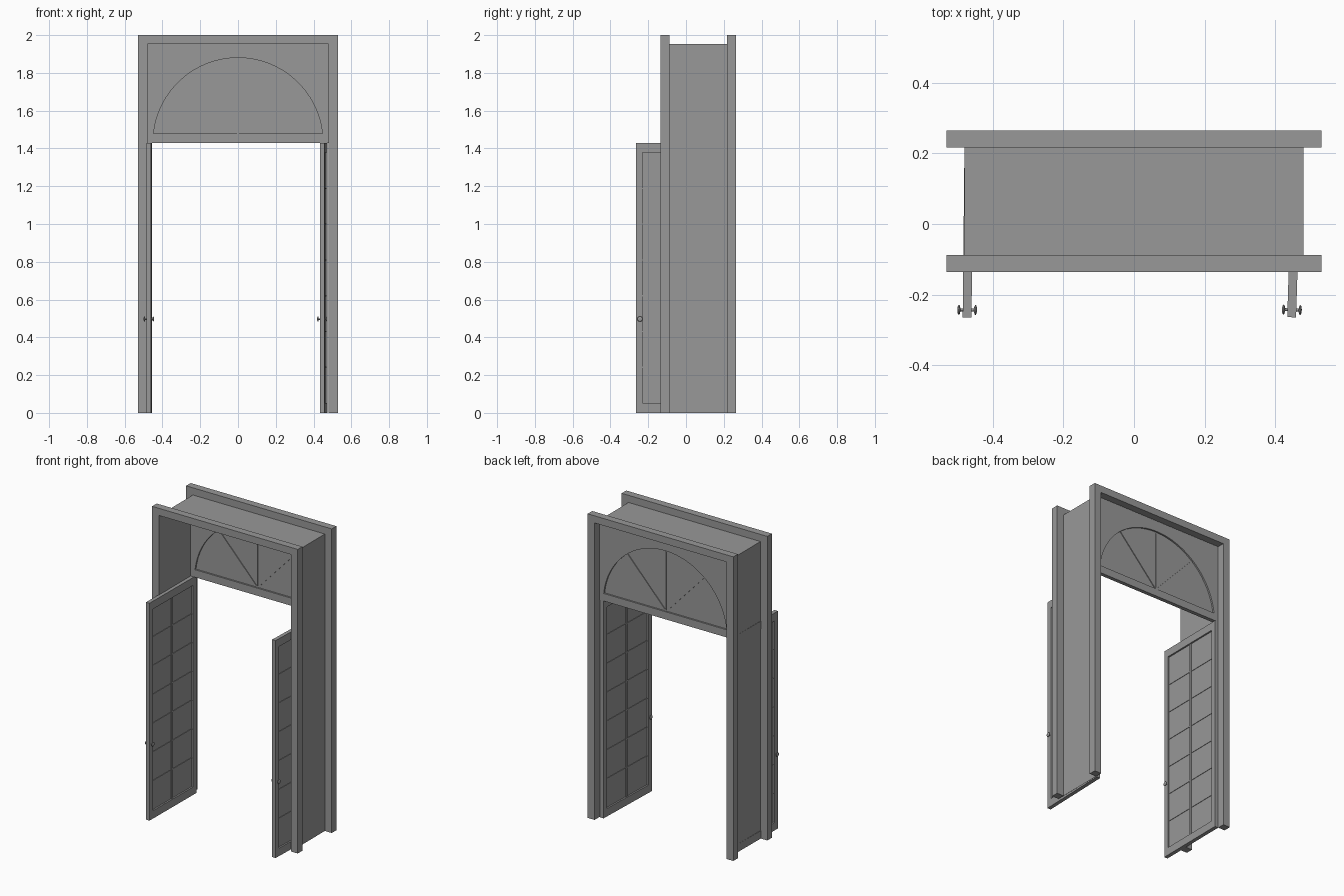
import bpy, bmesh
from math import sin, cos, radians, asin, pi
from mathutils import Matrix, Vector

if "Cube" in bpy.data.objects:
    bpy.data.objects.remove(bpy.data.objects["Cube"])

SPAN, TOP, HEAD, T = 0.48, 1.953, 1.43, 0.025
I = Matrix.Identity(4)

# one dark grey paint for everything
paint = bpy.data.materials.new("dark_grey_paint")
paint.diffuse_color = (0.315, 0.315, 0.315, 1)
paint.use_nodes = True
paint.node_tree.nodes["Principled BSDF"].inputs["Base Color"].default_value = paint.diffuse_color


def add(name, data, mat=I):
    if data.materials.find(paint.name) < 0:
        data.materials.append(paint)
    ob = bpy.data.objects.new(name, data)
    ob.matrix_world = mat
    bpy.context.collection.objects.link(ob)
    return ob


def plate_mesh(name, loops, y0, y1):
    """Filled x-z outline (later loops are holes) extruded from y0 to y1."""
    cu = bpy.data.curves.new(name + "_outline", 'CURVE')
    cu.dimensions, cu.fill_mode, cu.extrude = '2D', 'BOTH', (y1 - y0) / 2
    for pts in loops:
        sp = cu.splines.new('POLY')
        sp.points.add(len(pts) - 1)
        for p, (x, z) in zip(sp.points, pts):
            p.co = (x, z, 0, 1)
        sp.use_cyclic_u = True
    tmp = add(name + "_tmp", cu)
    bpy.context.view_layer.update()
    me = bpy.data.meshes.new_from_object(tmp.evaluated_get(bpy.context.evaluated_depsgraph_get()))
    me.name = name
    bpy.data.objects.remove(tmp)
    bpy.data.curves.remove(cu)
    me.materials.clear()
    me.transform(Matrix.Translation((0, (y0 + y1) / 2, 0)) @ Matrix.Rotation(pi / 2, 4, 'X'))
    bm = bmesh.new()
    bm.from_mesh(me)
    bmesh.ops.remove_doubles(bm, verts=bm.verts, dist=1e-5)
    bmesh.ops.recalc_face_normals(bm, faces=bm.faces)
    for f in bm.faces:
        f.smooth = False
        f.material_index = 0
    bm.to_mesh(me)
    bm.free()
    return me


def rect(x0, x1, z0, z1):
    return [(x0, z0), (x1, z0), (x1, z1), (x0, z1)]


def portal(w_in, w_out, z_in, z_out):
    return [(-w_out, 0), (-w_in, 0), (-w_in, z_in), (w_in, z_in),
            (w_in, 0), (w_out, 0), (w_out, z_out), (-w_out, z_out)]


def bars_mesh(name, bars, half_depth, width, y=0):
    """Thin straight bars in the x-z plane between point pairs."""
    bm = bmesh.new()
    for a, b in bars:
        a, b = Vector((a[0], y, a[1])), Vector((b[0], y, b[1]))
        d = (b - a).normalized()
        rot = Matrix((d, (0, 1, 0), d.cross(Vector((0, 1, 0))))).transposed().to_4x4()
        bmesh.ops.create_cube(bm, size=1, matrix=Matrix.Translation((a + b) / 2) @ rot
                              @ Matrix.Diagonal(((b - a).length, 2 * half_depth, width, 1)))
    me = bpy.data.meshes.new(name)
    bmesh.ops.recalc_face_normals(bm, faces=bm.faces)
    bm.to_mesh(me)
    bm.free()
    return me


# casings on both faces, with the thin jamb lining between them
for name, y0, y1 in (("front_casing", -0.136, -0.088), ("back_casing", 0.217, 0.265)):
    add(name, plate_mesh(name, [portal(SPAN, 0.53, TOP, 2.0)], y0, y1))
add("jamb_lining", plate_mesh("jamb_lining", [portal(SPAN - .0005, SPAN, TOP - .0005, TOP)],
                              -0.088, 0.217))

# transom panel with a round-headed window
R, SILL = 0.45, 1.48
a0 = asin((SILL - HEAD) / R)
arc = [(R * cos(a), HEAD + R * sin(a))
       for a in (a0 + (pi - 2 * a0) * i / 32 for i in range(33))]
y0, y1 = 0.192, 0.217
ym = (y0 + y1) / 2
add("transom_panel", plate_mesh("transom_panel",
    [rect(-SPAN + .001, SPAN - .001, HEAD, TOP - .001), arc], y0, y1))
add("transom_glass", plate_mesh("transom_glass",
    [[(x * 1.003, z) for x, z in arc]], ym - .002, ym + .002))
rays = [((0, SILL), (r * cos(radians(a)), SILL + r * sin(radians(a))))
        for a, r in ((47, .41), (90, .39), (133, .41))]
add("transom_glazing_bars", bars_mesh("transom_glazing_bars", rays, .007, .008, ym))

# door parts, modelled closed with the hinge at the origin
W, STILE, RAIL, h = 0.48, 0.034, 0.052, T / 2
opening = rect(STILE, W - STILE, RAIL, HEAD - RAIL)
frame = plate_mesh("door_frame", [rect(0, W, 0, HEAD), opening], -h, h)
glass = plate_mesh("door_glass", [opening], -.002, .002)
rows = 7
cross = [((STILE, z), (W - STILE, z))
         for z in (RAIL + (HEAD - 2 * RAIL) * i / rows for i in range(1, rows))]
cross_bars = bars_mesh("door_cross_bars", cross, .005, .006)
mid_bar = bars_mesh("door_mid_bar", [((W / 2, RAIL), (W / 2, HEAD - RAIL))], .007, .014)

# knobs on both faces: stem and flattened ball
bm = bmesh.new()
for s in (-1, 1):
    base = Matrix.Translation((W - .021, s * (h + .006), 0.497))
    bmesh.ops.create_cone(bm, cap_ends=True, segments=12, radius1=.004, radius2=.004, depth=.016,
                          matrix=base @ Matrix.Rotation(pi / 2, 4, 'X'))
    bmesh.ops.create_uvsphere(bm, u_segments=16, v_segments=8, radius=.014,
                              matrix=Matrix.Translation((W - .021, s * (h + .011), 0.497))
                              @ Matrix.Diagonal((1, .32, 1, 1)))
for f in bm.faces:
    f.smooth = True
knobs = bpy.data.meshes.new("door_knobs")
bm.to_mesh(knobs)
bm.free()

# the two leaves, both swung open to the front
for side, x, ang in (("left", -0.467, -90.6), ("right", 0.461, -91.8)):
    m = Matrix.Translation((x, 0.216, 0)) @ Matrix.Rotation(radians(ang), 4, 'Z')
    for part in (frame, glass, cross_bars, mid_bar, knobs):
        add(f"{side}_{part.name}", part, m)
